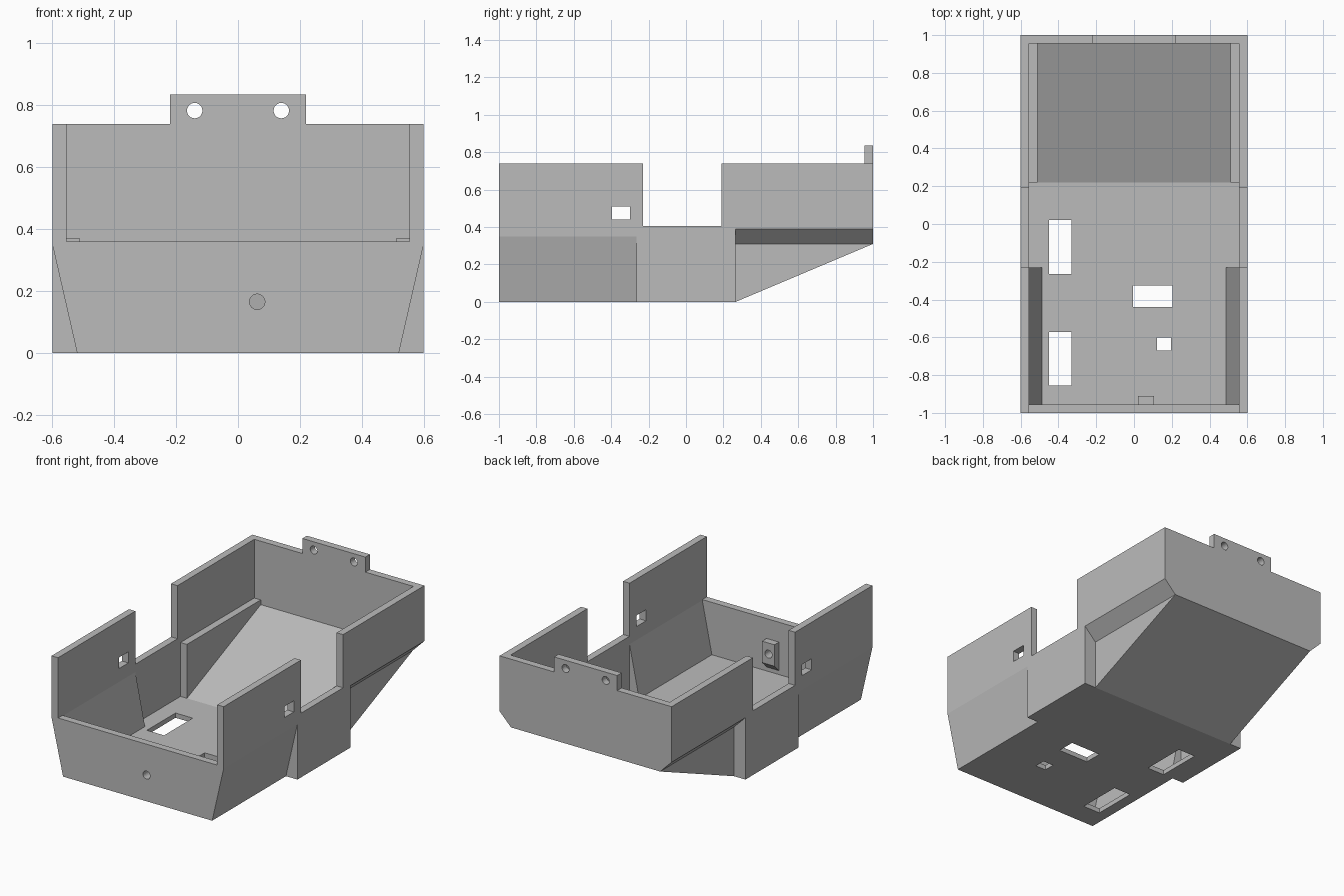
import bpy, bmesh, math
from mathutils import Vector

cube = bpy.data.objects.get("Cube")
if cube:
    bpy.data.objects.remove(cube, do_unlink=True)

GREY = (0.5, 0.5, 0.5, 1)
mat = bpy.data.materials.new("plain grey")
mat.use_nodes = True
mat.diffuse_color = GREY
mat.node_tree.nodes["Principled BSDF"].inputs["Base Color"].default_value = GREY

W, IN = 0.6, 0.555        # outer and inner half width
BACK, FRONT = 0.955, -0.955  # inner faces of the end walls
FLOOR, RIM, TOP = 0.03, 0.74, 1.0


def prism(name, profile, axis, start, end):
    """Extrude a closed profile along x (profile is y,z) or y (profile is x,z)."""
    bm = bmesh.new()
    place = (lambda a, b, t: (t, a, b)) if axis == "x" else (lambda a, b, t: (a, t, b))
    face = bm.faces.new([bm.verts.new(place(a, b, start)) for a, b in profile])
    res = bmesh.ops.extrude_face_region(bm, geom=[face])
    verts = [g for g in res["geom"] if isinstance(g, bmesh.types.BMVert)]
    bmesh.ops.translate(bm, verts=verts, vec=Vector(place(0, 0, end - start)))
    bmesh.ops.recalc_face_normals(bm, faces=bm.faces)
    mesh = bpy.data.meshes.new(name)
    bm.to_mesh(mesh)
    bm.free()
    ob = bpy.data.objects.new(name, mesh)
    bpy.context.collection.objects.link(ob)
    mesh.materials.append(mat)
    return ob


def box(name, x0, x1, y0, y1, z0, z1):
    return prism(name, [(y0, z0), (y1, z0), (y1, z1), (y0, z1)], "x", x0, x1)


def rod(name, x, z, r, y0, y1, n=24):
    ring = [(x + r * math.cos(math.tau * i / n), z + r * math.sin(math.tau * i / n))
            for i in range(n)]
    return prism(name, ring, "y", y0, y1)


def combine(target, tool, operation="DIFFERENCE"):
    mod = target.modifiers.new("combine", "BOOLEAN")
    mod.operation, mod.solver, mod.object = operation, "EXACT", tool
    bpy.context.view_layer.objects.active = target
    bpy.ops.object.modifier_apply(modifier=mod.name)
    bpy.data.objects.remove(tool, do_unlink=True)


# Outer hull from its side profile
hull = prism("open_hull", [
    (-1, 0), (0.265, 0), (1, 0.31), (1, RIM), (0.19, RIM), (0.19, 0.405),
    (-0.23, 0.405), (-0.23, RIM), (-1, RIM)], "x", -W, W)

# Mounting tab on the back wall
combine(hull, box("mounting_tab", -0.22, 0.22, BACK, 1, 0.6, 0.835), "UNION")

# Outer flanks: tapered at the front, stepped in at the rear
for s in (-1, 1):
    taper = [(s * 0.52, 0), (s * W, 0.35), (s * 0.7, 0.35), (s * 0.7, -0.1),
             (s * 0.497, -0.1)]
    combine(hull, prism("taper_cutter", taper, "y", -1.1, -0.265))
    step = [(s * W, 0.39), (s * 0.52, 0.31), (s * 0.52, -0.1), (s * 0.7, -0.1),
            (s * 0.7, 0.39)]
    combine(hull, prism("step_cutter", step, "y", 0.265, 1.1))

# Interior cavities
half = [(0.488, FLOOR), (IN, 0.355), (IN, TOP)]
section = half + [(-x, z) for x, z in reversed(half)]
combine(hull, prism("front_cavity", section, "y", FRONT, -0.2))
combine(hull, box("middle_cavity", -IN, IN, -0.23, 0.22, FLOOR, TOP))
combine(hull, box("rear_cavity", -IN, IN, 0.2, BACK, 0.37, TOP))
combine(hull, prism("ramp_cavity", [
    (0.2, FLOOR), (0.22, FLOOR), (BACK, 0.34), (BACK, 0.5), (0.2, 0.5)],
    "x", -0.51, 0.51))

# Lowered front wall
combine(hull, box("front_opening", -IN, IN, -1.1, -0.9, 0.36, TOP))

# Screw lug behind the front wall
combine(hull, prism("screw_lug", [
    (-0.98, 0.235), (-0.91, 0.235), (-0.91, 0.1), (FRONT, 0.055), (-0.98, 0.055)],
    "x", 0.02, 0.107), "UNION")
combine(hull, rod("front_screw_hole", 0.062, 0.165, 0.025, -1.1, -0.8))

# Tab screw holes
for s in (-1, 1):
    combine(hull, rod("tab_hole", s * 0.14, 0.783, 0.025, 0.9, 1.1))

# Side windows through both walls
combine(hull, box("side_window", -0.8, 0.8, -0.395, -0.3, 0.44, 0.51))

# Floor slots
for x0, x1, y0, y1 in ((-0.45, -0.33, -0.265, 0.02), (-0.45, -0.33, -0.855, -0.573),
                       (-0.005, 0.205, -0.44, -0.325), (0.122, 0.195, -0.67, -0.6)):
    combine(hull, box("floor_slot", x0, x1, y0, y1, -0.1, 0.1))

# Flat shading, single colour
for poly in hull.data.polygons:
    poly.use_smooth = False
    poly.material_index = 0
